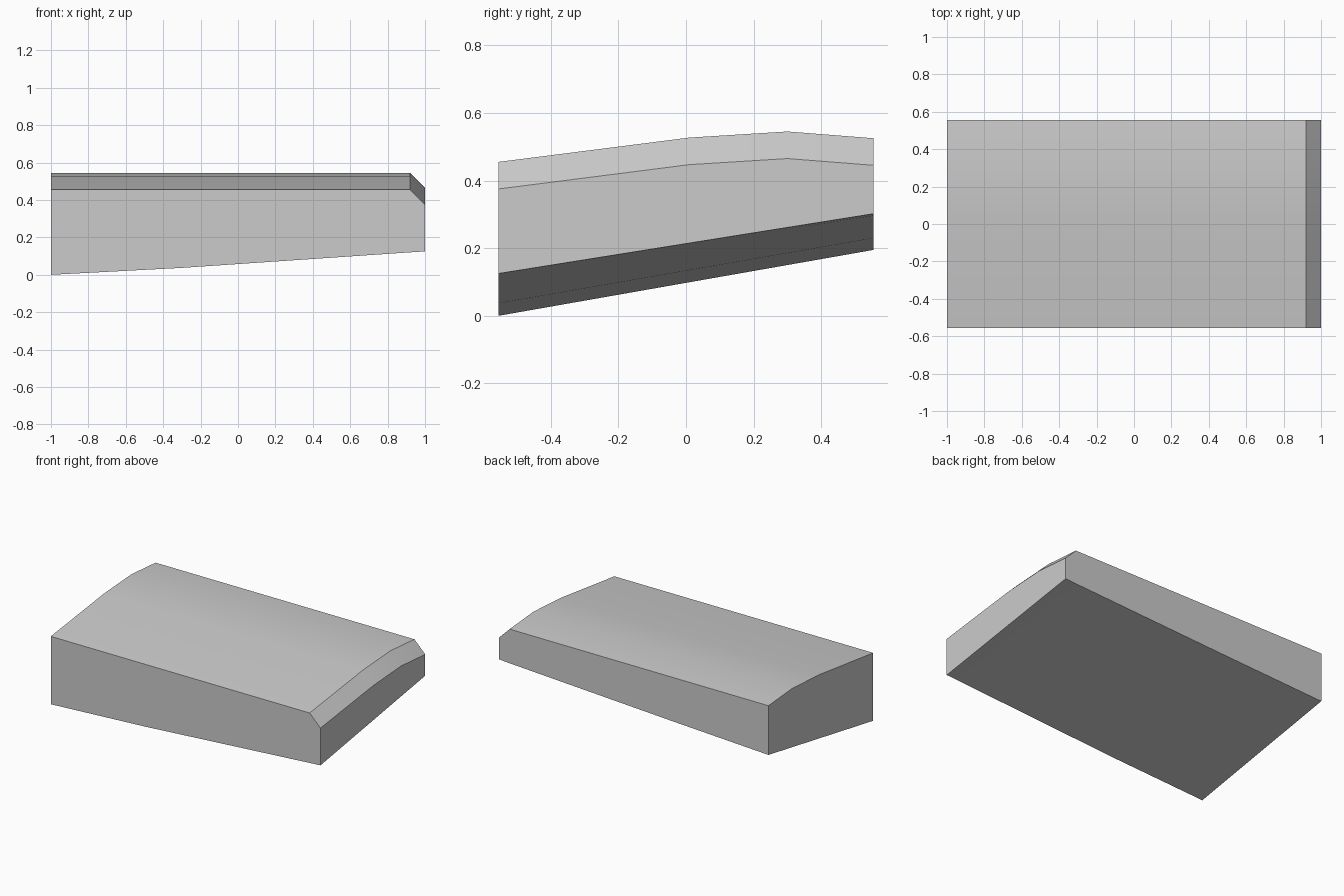
import bpy, bmesh, math

cube = bpy.data.objects.get("Cube")
if cube:
    bpy.data.objects.remove(cube, do_unlink=True)

# Plain grey surface
grey = bpy.data.materials.new("plain_grey")
grey.use_nodes = True
colour = (0.6, 0.6, 0.6, 1)
grey.diffuse_color = colour
grey.node_tree.nodes["Principled BSDF"].inputs["Base Color"].default_value = colour

# Arched top profile (y, z), and stations along x:
# (x, top drop, front bottom z, back bottom z)
HALF = 0.555
TOP = [(-HALF, 0.455), (0.01, 0.527), (0.30, 0.545), (HALF, 0.525)]
STATIONS = [(-1, 0, 0, 0.195), (-0.3, 0, 0.037, 0.23),
            (0.92, 0, 0.12, 0.296), (1, 0.08, 0.125, 0.302)]

# Loft the section along x, with a chamfer at one end
bm = bmesh.new()
rings = []
for x, drop, front, back in STATIONS:
    section = [(y, z - drop) for y, z in TOP] + [(HALF, back), (-HALF, front)]
    rings.append([bm.verts.new((x, y, z)) for y, z in section])
for a, b in zip(rings, rings[1:]):
    for i in range(len(a)):
        j = (i + 1) % len(a)
        bm.faces.new((a[i], a[j], b[j], b[i]))
bm.faces.new(rings[0])
bm.faces.new(rings[-1])
bmesh.ops.recalc_face_normals(bm, faces=bm.faces)

mesh = bpy.data.meshes.new("arched_block")
bm.to_mesh(mesh)
bm.free()
mesh.materials.append(grey)
block = bpy.data.objects.new("arched_block", mesh)
bpy.context.collection.objects.link(block)

# Smooth the arch, keep the corners sharp
bpy.ops.object.select_all(action="DESELECT")
block.select_set(True)
bpy.context.view_layer.objects.active = block
bpy.ops.object.shade_smooth_by_angle(angle=math.radians(30))
